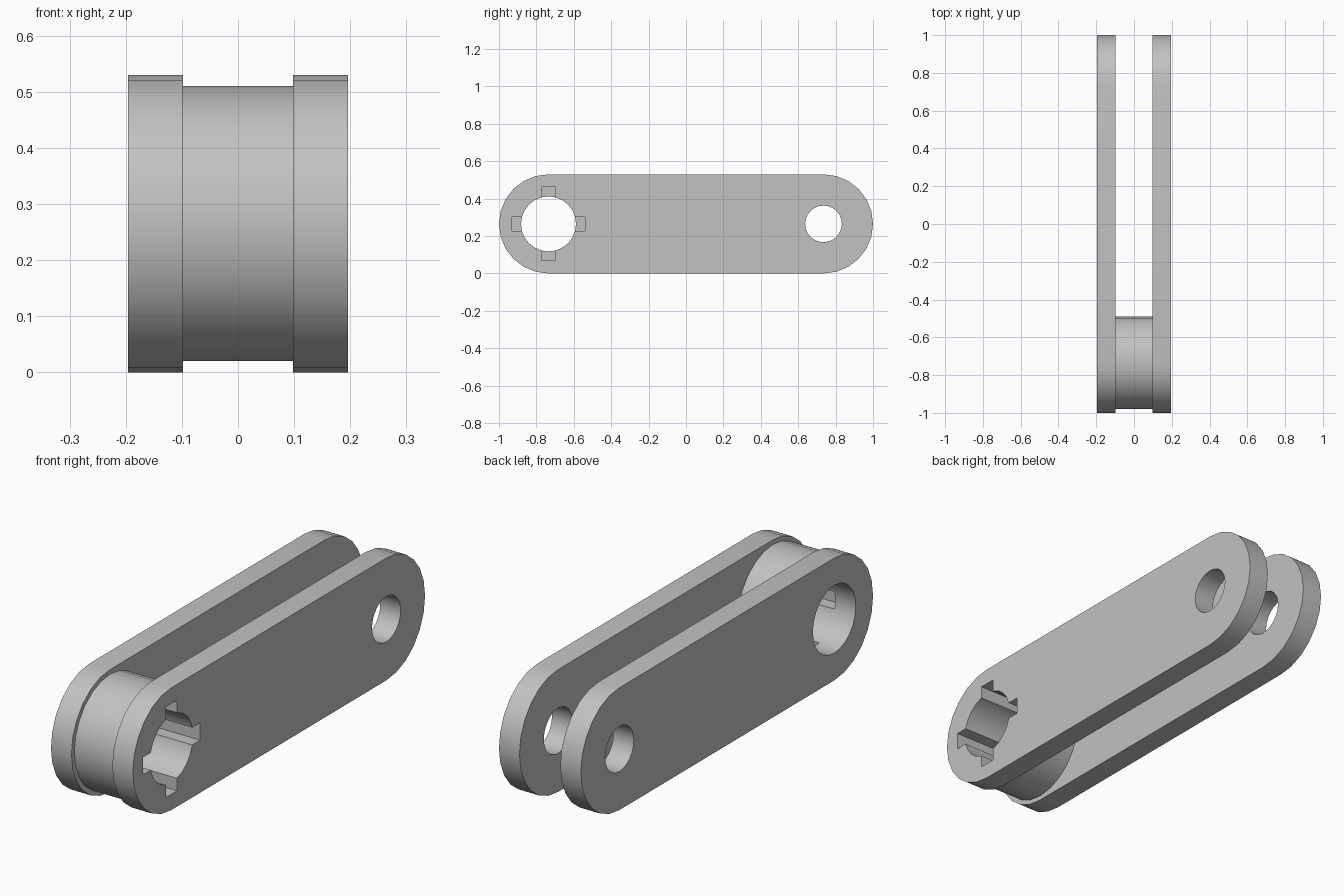
import bpy
import bmesh
from math import sin, cos, pi, radians

cube = bpy.data.objects.get("Cube")
if cube:
    bpy.data.objects.remove(cube, do_unlink=True)

HALF, INNER = 0.196, 0.098       # outer and inner plate faces
MID, PIVOT = 0.265, 0.735        # axle height and distance from centre
END_R, HUB_R, BORE_R, PIN_R = 0.265, 0.245, 0.147, 0.098
SLOT_R, SLOT_W = 0.196, 0.075
SIDES = 24

grey = bpy.data.materials.new("light_grey")
grey.use_nodes = True
grey.diffuse_color = (0.54, 0.54, 0.54, 1)
grey.node_tree.nodes["Principled BSDF"].inputs["Base Color"].default_value = grey.diffuse_color


def arc(y, r, start, sweep, steps):
    return [(y + r * cos(start + sweep * i / steps),
             MID + r * sin(start + sweep * i / steps)) for i in range(steps + 1)]


def circle(y, r):
    return arc(y, r, 0, 2 * pi, SIDES)[:-1]


def box(y, half_y, half_z):
    return [(y + a * half_y, MID + b * half_z)
            for a, b in ((-1, -1), (1, -1), (1, 1), (-1, 1))]


def extrude(name, profile, x0, x1):
    """Solid made by sweeping a side profile along x."""
    bm = bmesh.new()
    face = bm.faces.new([bm.verts.new((x0, y, z)) for y, z in profile])
    top = bmesh.ops.extrude_face_region(bm, geom=[face])["geom"]
    bmesh.ops.translate(bm, vec=(x1 - x0, 0, 0),
                        verts=[v for v in top if isinstance(v, bmesh.types.BMVert)])
    bmesh.ops.recalc_face_normals(bm, faces=bm.faces)
    mesh = bpy.data.meshes.new(name)
    bm.to_mesh(mesh)
    bm.free()
    mesh.materials.append(grey)
    ob = bpy.data.objects.new(name, mesh)
    bpy.context.collection.objects.link(ob)
    return ob


def finish(ob, cutters):
    """Cut the openings, then smooth the round walls."""
    bpy.ops.object.select_all(action='DESELECT')
    ob.select_set(True)
    bpy.context.view_layer.objects.active = ob
    for cutter in cutters:
        mod = ob.modifiers.new(cutter.name, 'BOOLEAN')
        mod.operation, mod.solver, mod.object = 'DIFFERENCE', 'EXACT', cutter
        bpy.ops.object.modifier_apply(modifier=mod.name)
    bpy.ops.object.shade_smooth_by_angle(angle=radians(30))


# Cutters: axle bore, pin hole and the crossed key slots
bore = extrude("bore_cutter", circle(-PIVOT, BORE_R), -1, 1)
pin = extrude("pin_cutter", circle(PIVOT, PIN_R), -1, 1)
slot_v = extrude("upright_slot_cutter", box(-PIVOT, SLOT_W / 2, SLOT_R), -1, 1)
slot_h = extrude("level_slot_cutter", box(-PIVOT, SLOT_R, SLOT_W / 2), -1, 1)
cutters = [bore, pin, slot_v, slot_h]
for c in cutters:
    c.hide_render = True

# Two round-ended side plates joined by a hub; slots stop at the right plate
outline = (arc(PIVOT, END_R, -pi / 2, pi, SIDES // 2)
           + arc(-PIVOT, END_R, pi / 2, pi, SIDES // 2))
finish(extrude("left_plate", outline, INNER, HALF), cutters)
finish(extrude("right_plate", outline, -HALF, -INNER), [bore, pin])
finish(extrude("hub", circle(-PIVOT, HUB_R), -INNER, INNER), [bore, slot_v, slot_h])

for c in cutters:
    bpy.data.objects.remove(c, do_unlink=True)
